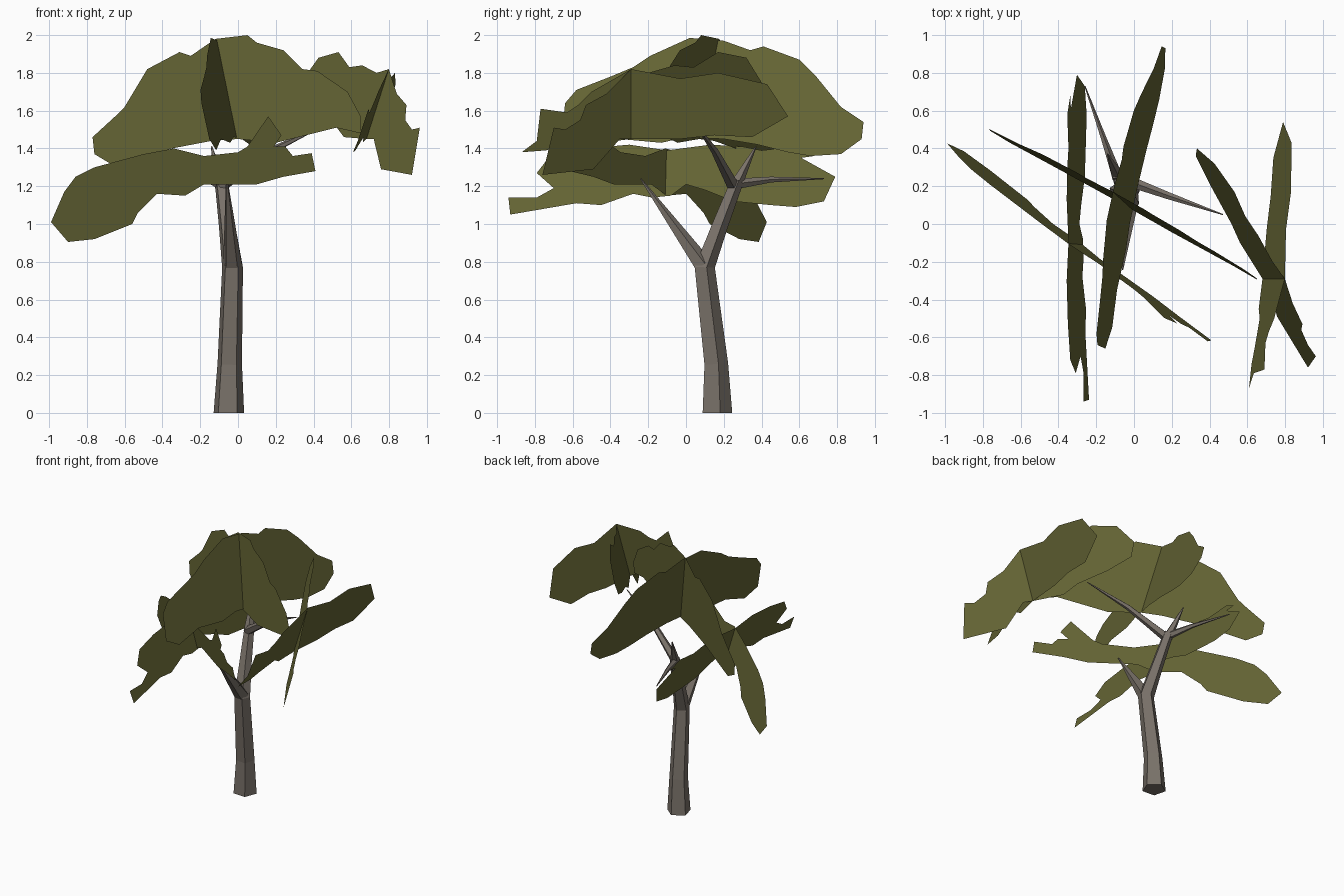
import bpy, bmesh, math
from mathutils import Vector


def material(name, rgb):
    m = bpy.data.materials.new(name)
    m.diffuse_color = (*rgb, 1)
    return m


LEAF = material("olive_leaf", (0.13, 0.13, 0.035))
BARK = material("bark", (0.19, 0.165, 0.14))


def add_object(name, bm, mat):
    me = bpy.data.meshes.new(name)
    bm.to_mesh(me)
    bm.free()
    me.materials.append(mat)
    bpy.context.collection.objects.link(bpy.data.objects.new(name, me))


def limb(name, path, sides=5):
    """Faceted tapering tube through (x, y, z, radius) points."""
    bm = bmesh.new()
    pts = [Vector(p[:3]) for p in path]
    rings = []
    for i, p in enumerate(pts):
        t = pts[min(i + 1, len(pts) - 1)] - pts[max(i - 1, 0)]
        q = Vector((0, 0, 1)).rotation_difference(t)
        if p.z == 0:
            q.identity()
        ring = []
        for k in range(sides):
            a = 2 * math.pi * (k + 0.2) / sides
            ring.append(bm.verts.new(p + q @ (path[i][3] * Vector((math.cos(a), math.sin(a), 0)))))
        rings.append(ring)
    for a, b in zip(rings, rings[1:]):
        for k in range(sides):
            n = (k + 1) % sides
            bm.faces.new((a[k], a[n], b[n], b[k]))
    bm.faces.new(rings[0][::-1])
    bm.faces.new(rings[-1])
    add_object(name, bm, BARK)


def leaf_card(name, outline, place):
    """Flat ragged leaf sheet; place maps outline (t, z) to 3D."""
    bm = bmesh.new()
    bm.faces.new([bm.verts.new(place(t, z)) for t, z in outline])
    bmesh.ops.triangulate(bm, faces=bm.faces[:])
    add_object(name, bm, LEAF)


# trunk and rear stem
limb("trunk", [(-0.05, 0.16, 0, 0.085), (-0.045, 0.155, 0.26, 0.068),
               (-0.03, 0.095, 0.77, 0.058), (-0.06, 0.18, 1.0, 0.045),
               (-0.09, 0.27, 1.23, 0.036)])
# branches
limb("front_branch", [(-0.03, 0.09, 0.78, 0.052), (-0.06, -0.24, 1.24, 0.004)])
limb("top_branch", [(-0.09, 0.26, 1.20, 0.036), (-0.14, 0.37, 1.41, 0.004)])
limb("back_branch", [(-0.09, 0.25, 1.21, 0.03), (-0.16, 0.45, 1.235, 0.016), (-0.26, 0.73, 1.24, 0.003)])
limb("right_branch", [(-0.09, 0.25, 1.20, 0.034), (0.18, 0.15, 1.39, 0.02), (0.47, 0.05, 1.53, 0.003)])

# lower left crossed pair
leaf_card("lower_leaves_lengthwise", [
    (-0.94, 1.14), (-0.79, 1.14), (-0.70, 1.19), (-0.79, 1.27), (-0.72, 1.36), (-0.53, 1.40),
    (-0.30, 1.42), (-0.10, 1.39), (0.13, 1.42), (0.30, 1.41), (0.40, 1.39), (0.58, 1.41),
    (0.68, 1.36), (0.61, 1.35), (0.79, 1.25), (0.73, 1.12), (0.58, 1.09), (0.45, 1.10),
    (0.25, 1.12), (0.10, 1.18), (0.0, 1.21), (-0.08, 1.15), (-0.18, 1.14), (-0.28, 1.16),
    (-0.45, 1.10), (-0.58, 1.11), (-0.93, 1.05)],
    lambda y, z: (-0.27 - 0.32 * (z - 1.15), y, z))
leaf_card("lower_leaves_diagonal", [
    (-0.99, 1.01), (-0.92, 1.17), (-0.83, 1.18), (-0.86, 1.25), (-0.76, 1.30), (-0.50, 1.37),
    (-0.34, 1.40), (-0.18, 1.36), (0.0, 1.38), (0.05, 1.41), (0.16, 1.57), (0.23, 1.47),
    (0.19, 1.41), (0.25, 1.41), (0.29, 1.36), (0.39, 1.375), (0.41, 1.28), (0.24, 1.25),
    (0.10, 1.21), (-0.18, 1.21), (-0.28, 1.15), (-0.43, 1.16), (-0.53, 1.06), (-0.56, 1.0),
    (-0.76, 0.92), (-0.90, 0.905)],
    lambda x, z: (x, -0.707 * (x + 0.34) - 0.06 - 0.2 * (z - 1.15), z))

# crown crossed pair
leaf_card("crown_leaves_lengthwise", [
    (-0.66, 1.45), (-0.64, 1.64), (-0.58, 1.71), (-0.40, 1.78), (-0.28, 1.83), (-0.19, 1.89),
    (0.02, 1.985), (0.20, 1.97), (0.34, 1.92), (0.41, 1.94), (0.60, 1.87), (0.69, 1.78),
    (0.82, 1.62), (0.94, 1.54), (0.93, 1.45), (0.82, 1.37), (0.66, 1.36), (0.54, 1.38),
    (0.38, 1.42), (0.20, 1.45), (0.0, 1.46), (-0.13, 1.43), (-0.35, 1.45), (-0.55, 1.39)],
    lambda y, z: (0.2 * (y - 0.1) - 0.24 * (z - 1.45), y, z))
leaf_card("crown_leaves_diagonal", [
    (-0.77, 1.46), (-0.65, 1.57), (-0.60, 1.62), (-0.48, 1.82), (-0.31, 1.91), (-0.25, 1.89),
    (-0.12, 1.98), (0.05, 2.0), (0.10, 1.96), (0.24, 1.92), (0.34, 1.82), (0.42, 1.81),
    (0.58, 1.70), (0.65, 1.57), (0.65, 1.48), (0.52, 1.51), (0.20, 1.43), (0.0, 1.45),
    (-0.14, 1.44), (-0.35, 1.40), (-0.66, 1.31), (-0.76, 1.37)],
    lambda x, z: (x, 0.07 - 0.563 * x + 0.07 * (z - 1.45), z))

# right crossed pair
leaf_card("right_leaves_diagonal", [
    (-0.29, 1.82), (-0.20, 1.80), (-0.06, 1.84), (0.04, 1.83), (0.17, 1.91), (0.32, 1.88),
    (0.40, 1.75), (0.36, 1.65), (0.20, 1.58), (0.0, 1.52), (-0.10, 1.46), (-0.29, 1.45),
    (-0.35, 1.45), (-0.49, 1.29), (-0.76, 1.26), (-0.70, 1.51), (-0.64, 1.50), (-0.56, 1.55),
    (-0.53, 1.63), (-0.42, 1.69)],
    lambda y, z: (0.68 - 0.642 * (y + 0.29) + 0.32 * (z - 1.45), y, z))
leaf_card("right_leaves_lengthwise", [
    (-0.29, 1.82), (-0.03, 1.77), (0.17, 1.80), (0.30, 1.77), (0.43, 1.74), (0.54, 1.57),
    (0.35, 1.46), (0.15, 1.47), (-0.03, 1.45), (-0.29, 1.45), (-0.45, 1.43), (-0.50, 1.46),
    (-0.65, 1.42), (-0.74, 1.39), (-0.87, 1.38), (-0.79, 1.44), (-0.77, 1.61), (-0.63, 1.59),
    (-0.57, 1.63), (-0.50, 1.70)],
    lambda y, z: (0.68 + 0.085 * (y + 0.29) + 0.32 * (z - 1.45), y, z))
